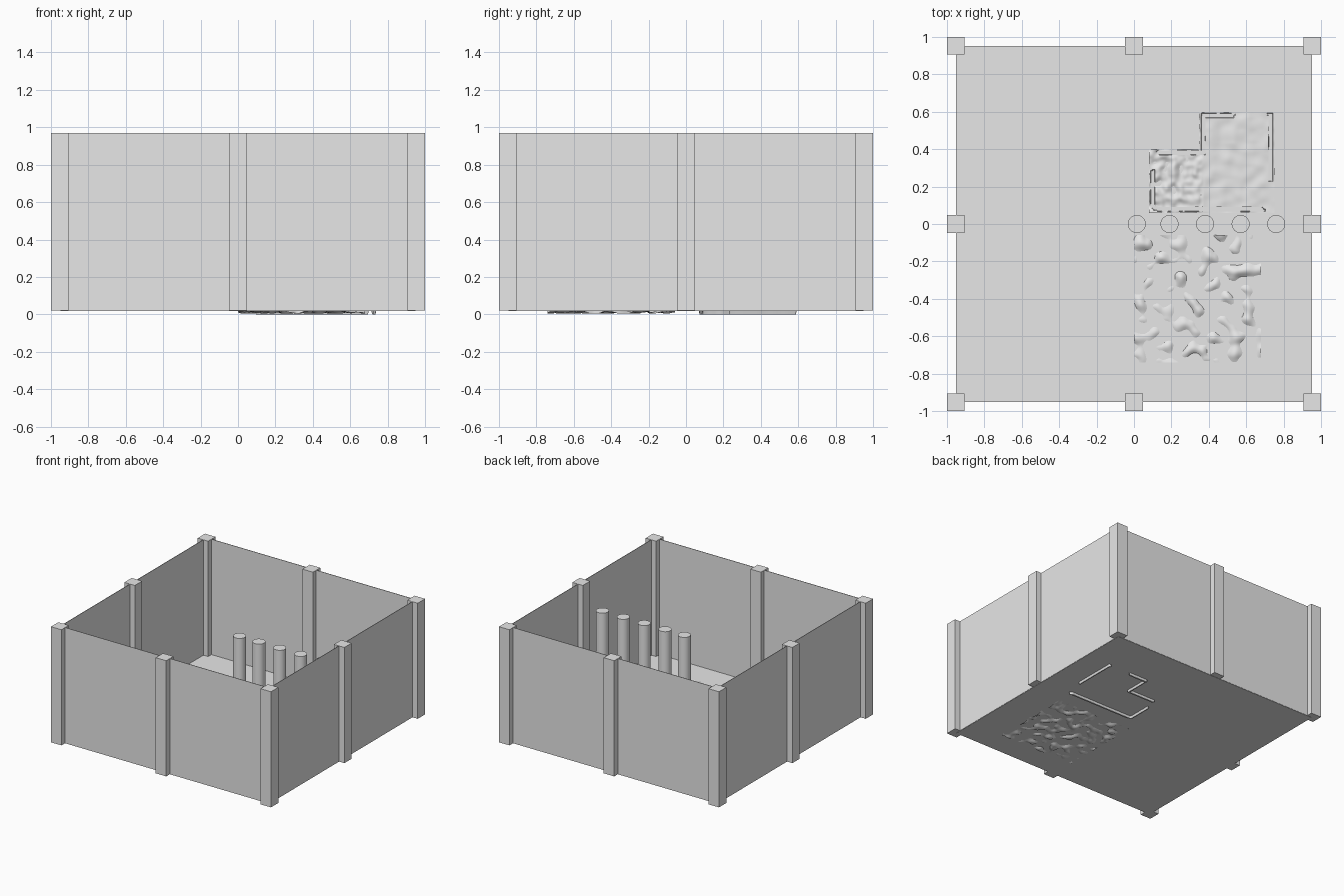
import bpy, bmesh, math
from mathutils import Vector, noise

cube = bpy.data.objects.get("Cube")
if cube:
    bpy.data.objects.remove(cube, do_unlink=True)

# One plain grey for everything
grey = bpy.data.materials.new("plain_grey")
grey.use_nodes = True
grey.diffuse_color = (0.8, 0.8, 0.8, 1)
grey.node_tree.nodes["Principled BSDF"].inputs["Base Color"].default_value = (0.8, 0.8, 0.8, 1)

BASE, TOP, WALL, POST = 0.02, 0.97, 0.95, 0.095
THIN = 0.004


def finish(obj, name):
    obj.name = name
    obj.data.name = name
    obj.data.materials.append(grey)
    return obj


def box(name, centre, size):
    bpy.ops.mesh.primitive_cube_add(size=1, location=centre)
    obj = bpy.context.object
    obj.scale = size
    bpy.ops.object.transform_apply(location=False, rotation=False, scale=True)
    return finish(obj, name)


def smooth(obj, degrees):
    bpy.ops.object.select_all(action='DESELECT')
    obj.select_set(True)
    bpy.context.view_layer.objects.active = obj
    bpy.ops.object.shade_smooth_by_angle(angle=math.radians(degrees))


def terrain(name, x0, x1, y0, y1, height, keep, cells=84):
    """Thin bumpy sheet; height(x, y) gives z and keep(x, y) trims the outline."""
    bm = bmesh.new()
    bmesh.ops.create_grid(bm, x_segments=cells, y_segments=cells, size=0.5)
    for v in bm.verts:
        v.co.x = x0 + (v.co.x + 0.5) * (x1 - x0)
        v.co.y = y0 + (v.co.y + 0.5) * (y1 - y0)
    cut = [f for f in bm.faces if not keep(*f.calc_center_median().xy)]
    bmesh.ops.delete(bm, geom=cut, context='FACES')
    for v in bm.verts:
        v.co.z = height(v.co.x, v.co.y)
    mesh = bpy.data.meshes.new(name)
    bm.to_mesh(mesh)
    bm.free()
    obj = bpy.data.objects.new(name, mesh)
    bpy.context.collection.objects.link(obj)
    finish(obj, name)
    smooth(obj, 50)


# Floor and four thin walls
mid, tall = (BASE + TOP) / 2, TOP - BASE
box("floor", (0, 0, BASE), (2 * WALL, 2 * WALL, THIN))
for side, s in (("front", -1), ("back", 1)):
    box(side + "_wall", (0, s * WALL, mid), (2 * WALL, THIN, tall))
for side, s in (("right", -1), ("left", 1)):
    box(side + "_wall", (s * WALL, 0, mid), (THIN, 2 * WALL, tall))

# Square posts at the corners and wall middles
reach = 1 - POST / 2
for i in (-1, 0, 1):
    for j in (-1, 0, 1):
        if i or j:
            kind = "corner_post" if i and j else "middle_post"
            box(kind, (i * reach, j * reach, mid), (POST, POST, tall))

# Row of round pillars
for x in (0.015, 0.19, 0.38, 0.57, 0.76):
    bpy.ops.mesh.primitive_cylinder_add(vertices=32, radius=0.048, depth=0.765,
                                        location=(x, 0, BASE + 0.3825))
    smooth(finish(bpy.context.object, "pillar"), 40)


# Rough ground patch in front of the pillars
def rough(x, y):
    n = noise.noise(Vector((x * 14, y * 14, 3)))
    return max(0.004, BASE - 0.001 + 0.032 * n)


terrain("rough_ground", 0.0, 0.68, -0.74, -0.06, rough, lambda x, y: True)


# Stepped ground patch behind the pillars, with a sunken groove by its rim
def in_step(x, y):
    return x > 0.355 or y < 0.4


def stepped(x, y):
    to_rim = min(0.75 - x, y - 0.06, x - 0.08, 0.6 - y)
    if x < 0.38 or y > 0.4:
        to_rim = min(to_rim, max(x - 0.355, 0.4 - y))
    z = 0.029 + 0.006 * noise.noise(Vector((x * 16, y * 16, 7)))
    if x < 0.36:
        z += 0.012 * noise.noise(Vector((x * 26, y * 26, 1)))
    if 0.012 < to_rim < 0.026 and noise.noise(Vector((x * 4, y * 4, 5))) < 0.15:
        z = 0.0
    return z


terrain("stepped_ground", 0.08, 0.75, 0.06, 0.6, stepped, in_step)
